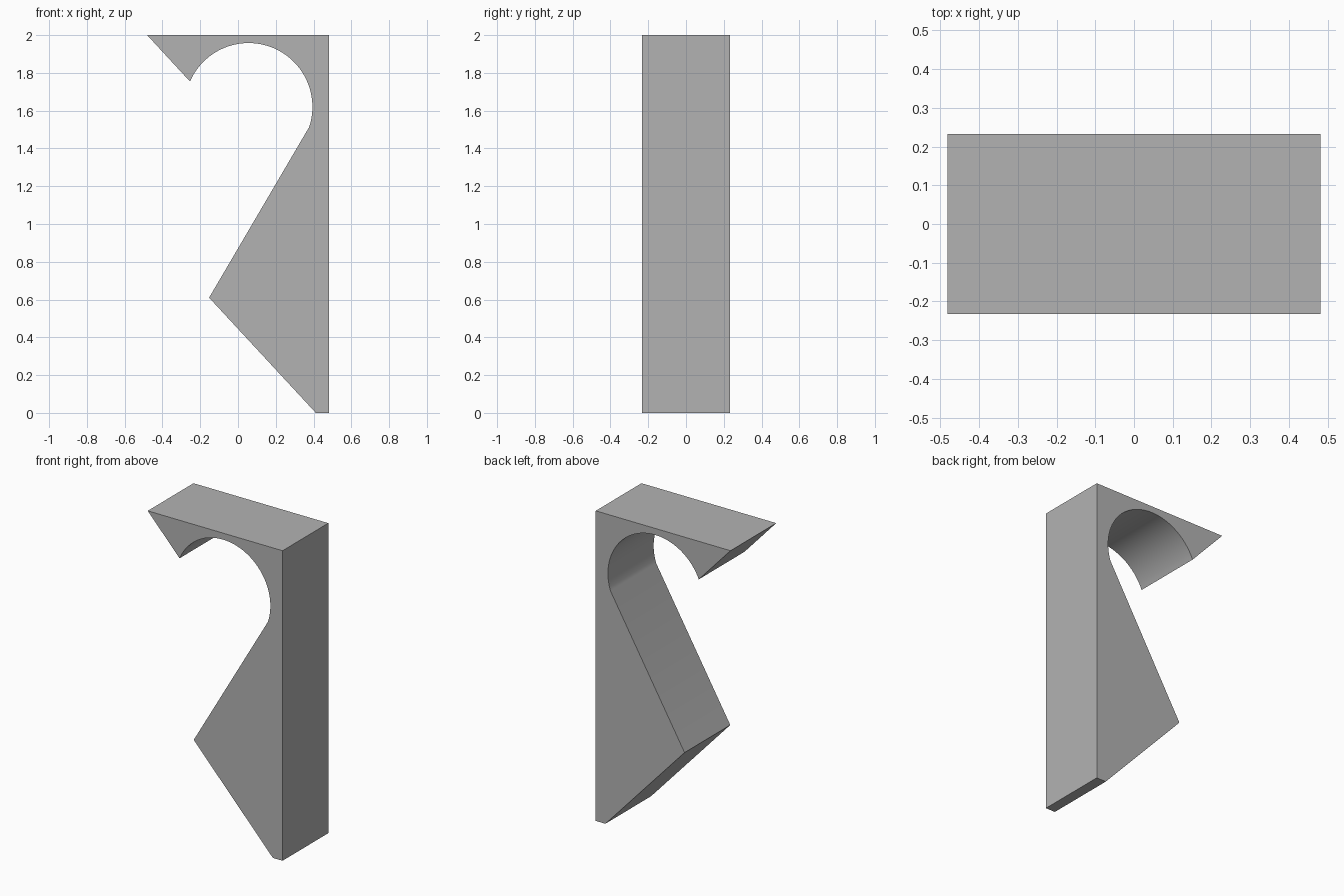
import bpy
import bmesh
from math import atan2, cos, sin, radians
from mathutils import Vector

cube = bpy.data.objects.get("Cube")
if cube:
    bpy.data.objects.remove(cube, do_unlink=True)

HALF_WIDTH, HALF_DEPTH, HEIGHT = 0.481, 0.233, 2.0
CENTRE, RADIUS = Vector((0.056, 1.62)), 0.338
ARC_STEPS = 48

# Single grey material
grey = bpy.data.materials.new("plain grey")
grey.use_nodes = True
colour = (0.45, 0.45, 0.45, 1)
grey.diffuse_color = colour
grey.node_tree.nodes["Principled BSDF"].inputs["Base Color"].default_value = colour


def arc(start, end):
    """Round hollow of the hook, from the lip to the sloping arm."""
    a, b = (atan2(p[1] - CENTRE.y, p[0] - CENTRE.x) for p in (start, end))
    angles = [a + (b - a) * i / ARC_STEPS for i in range(ARC_STEPS + 1)]
    return [(CENTRE.x + RADIUS * cos(t), CENTRE.y + RADIUS * sin(t)) for t in angles]


# Side outline: back edge, top, hook lip, hollow, arm, lower point, foot
outline = [(HALF_WIDTH, 0), (HALF_WIDTH, HEIGHT), (-HALF_WIDTH, HEIGHT)]
outline += arc((-0.251, 1.753), (0.374, 1.514))
outline += [(-0.153, 0.61), (0.412, 0)]

# Extrude the outline through the depth
bm = bmesh.new()
face = bm.faces.new([bm.verts.new((x, -HALF_DEPTH, z)) for x, z in outline])
result = bmesh.ops.extrude_face_region(bm, geom=[face], use_keep_orig=True)
moved = [v for v in result["geom"] if isinstance(v, bmesh.types.BMVert)]
bmesh.ops.translate(bm, verts=moved, vec=(0, 2 * HALF_DEPTH, 0))
bmesh.ops.recalc_face_normals(bm, faces=bm.faces)
mesh = bpy.data.meshes.new("hook_bracket")
bm.to_mesh(mesh)
bm.free()
mesh.materials.append(grey)

bracket = bpy.data.objects.new("hook_bracket", mesh)
bpy.context.collection.objects.link(bracket)

# Smooth hollow, sharp corners
bpy.ops.object.select_all(action="DESELECT")
bracket.select_set(True)
bpy.context.view_layer.objects.active = bracket
bpy.ops.object.shade_smooth_by_angle(angle=radians(20))
